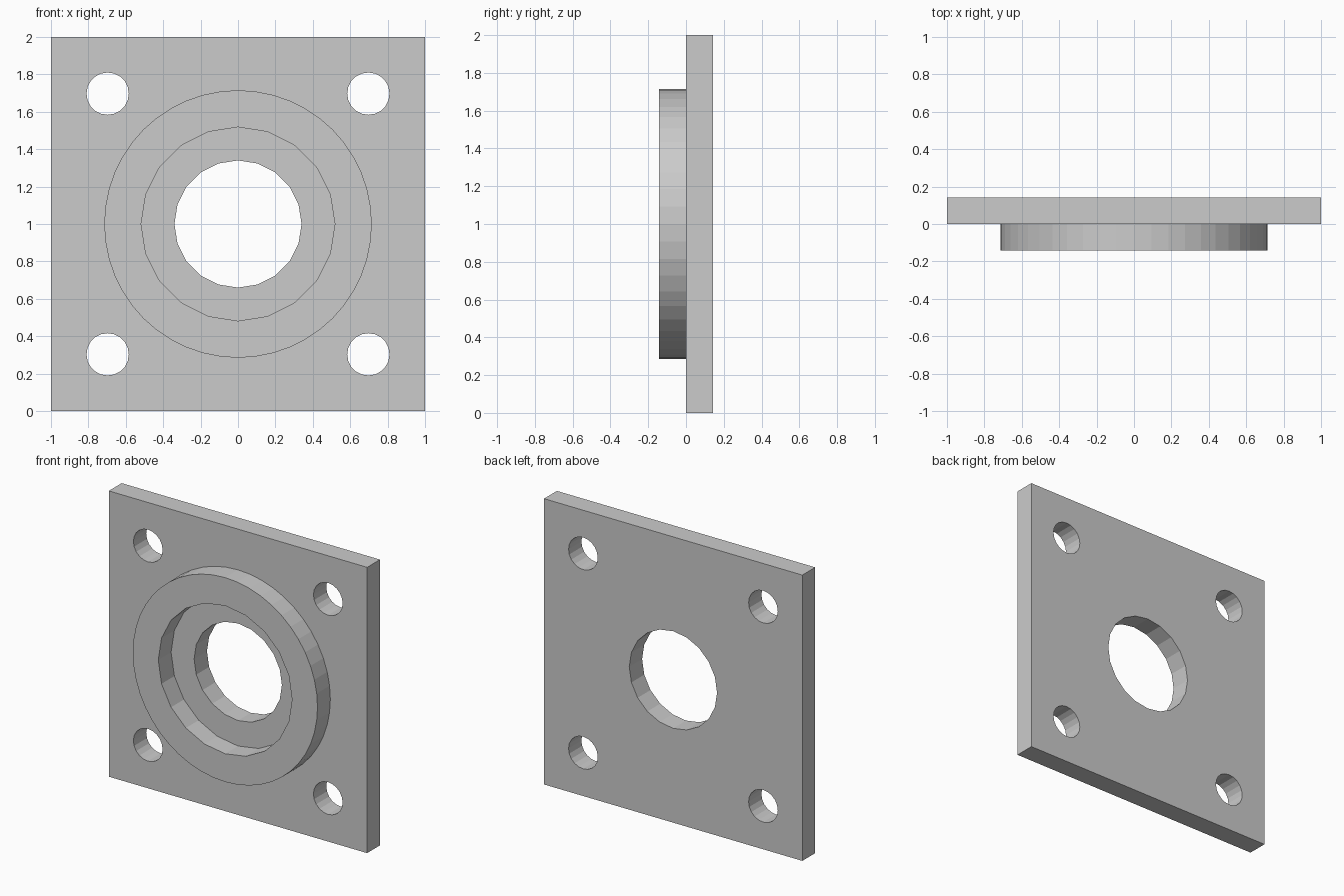
import bpy
from math import sin, cos, tau, radians

if "Cube" in bpy.data.objects:
    bpy.data.objects.remove(bpy.data.objects["Cube"])

T = 0.142  # plate thickness and collar height


def circle(x, z, r, n):
    return [(x + r * sin(tau * i / n), z + r * cos(tau * i / n)) for i in range(n)]


def slab(name, loops, y0, y1):
    """Extrude outlines (first outer, rest holes) from y0 to y1 as a mesh."""
    cu = bpy.data.curves.new(name, 'CURVE')
    cu.dimensions = '2D'
    cu.fill_mode = 'BOTH'
    cu.extrude = (y1 - y0) / 2
    for pts in loops:
        sp = cu.splines.new('POLY')
        sp.points.add(len(pts) - 1)
        for p, (x, z) in zip(sp.points, pts):
            p.co = (x, z, 0, 1)
        sp.use_cyclic_u = True
        sp.use_smooth = False
    ob = bpy.data.objects.new(name, cu)
    ob.rotation_euler.x = radians(90)
    ob.location.y = (y0 + y1) / 2
    bpy.context.collection.objects.link(ob)
    bpy.ops.object.select_all(action='DESELECT')
    ob.select_set(True)
    bpy.context.view_layer.objects.active = ob
    bpy.ops.object.convert(target='MESH')
    ob = bpy.context.object
    bpy.ops.object.transform_apply(location=True, rotation=True, scale=True)
    # Weld caps to walls so the slab is a closed solid
    bpy.ops.object.mode_set(mode='EDIT')
    bpy.ops.mesh.select_all(action='SELECT')
    bpy.ops.mesh.remove_doubles(threshold=0.0001)
    bpy.ops.mesh.normals_make_consistent(inside=False)
    bpy.ops.object.mode_set(mode='OBJECT')
    bpy.ops.object.shade_flat()
    return ob


# Square plate with central bore and four bolt holes
square = [(-1, 0), (1, 0), (1, 2), (-1, 2)]
bolts = [circle(sx * 0.697, 1 + sz * 0.697, 0.113, 20) for sx in (-1, 1) for sz in (-1, 1)]
plate = slab("flange_plate", [square, circle(0, 1, 0.34, 20)] + bolts, 0, T)

# Raised collar on the front, sunk slightly into the plate for a clean union
collar = slab("collar", [circle(0, 1, 0.715, 48), circle(0, 1, 0.518, 20)], -T, T / 2)

# Join the collar to the plate
mod = plate.modifiers.new("join_collar", 'BOOLEAN')
mod.operation = 'UNION'
mod.solver = 'EXACT'
mod.object = collar
bpy.context.view_layer.objects.active = plate
bpy.ops.object.modifier_apply(modifier=mod.name)
bpy.data.objects.remove(collar)
